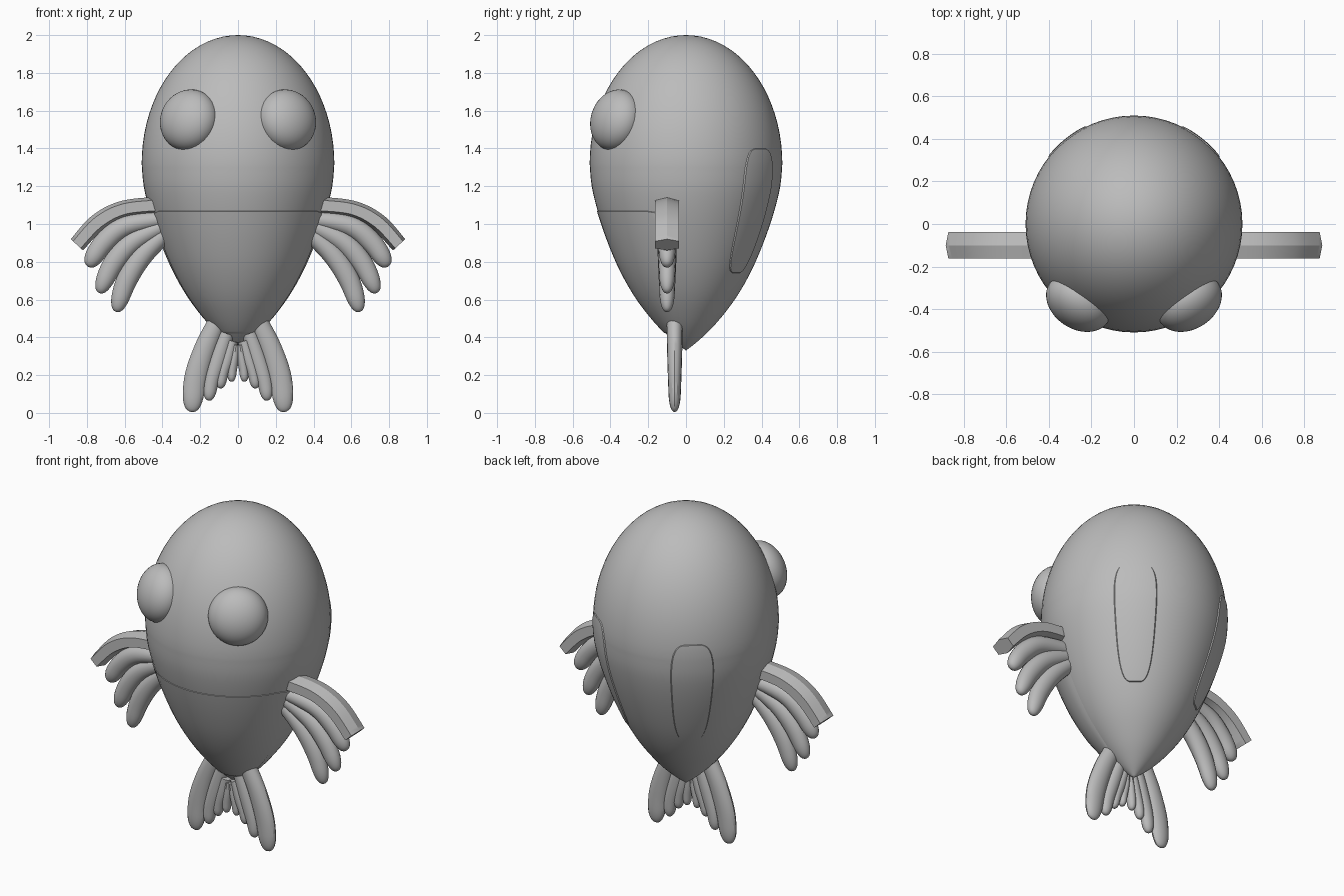
import bpy, bmesh, math
from mathutils import Vector, Euler

if "Cube" in bpy.data.objects:
    bpy.data.objects.remove(bpy.data.objects["Cube"])

grey = bpy.data.materials.new("grey")
grey.diffuse_color = (0.5, 0.5, 0.5, 1)
grey.use_nodes = True
grey.node_tree.nodes["Principled BSDF"].inputs["Base Color"].default_value = grey.diffuse_color


def finish(name, bm, angle=35):
    bmesh.ops.recalc_face_normals(bm, faces=bm.faces)
    me = bpy.data.meshes.new(name)
    bm.to_mesh(me)
    bm.free()
    me.materials.append(grey)
    ob = bpy.data.objects.new(name, me)
    bpy.context.collection.objects.link(ob)
    bpy.ops.object.select_all(action='DESELECT')
    ob.select_set(True)
    bpy.context.view_layer.objects.active = ob
    bpy.ops.object.shade_smooth_by_angle(angle=math.radians(angle))
    return ob


def spline(pts, t):
    """Catmull-Rom through pts, t from 0 to 1."""
    n = len(pts) - 1
    i = min(int(t * n), n - 1)
    u = t * n - i
    p = [Vector(pts[min(max(k, 0), n)]) for k in range(i - 1, i + 3)]
    return 0.5 * (2 * p[1] + (p[2] - p[0]) * u
                  + (2 * p[0] - 5 * p[1] + 4 * p[2] - p[3]) * u ** 2
                  + (3 * p[1] - p[0] - 3 * p[2] + p[3]) * u ** 3)


# Body: pointed below, domed above; (radius, z)
LOWER = [(0, .33), (.075, .39), (.165, .48), (.265, .61), (.345, .75),
         (.41, .90), (.465, 1.06), (.499, 1.2), (.51, 1.32)]
profile = [spline(LOWER, i / 32) for i in range(33)]
profile += [Vector((.51 * math.cos(a), 1.32 + .68 * math.sin(a)))
            for a in (math.pi / 2 * i / 20 for i in range(1, 21))]


def radius(z):
    for a, b in zip(profile, profile[1:]):
        if a.y <= z <= b.y:
            return a.x + (b.x - a.x) * (z - a.y) / (b.y - a.y)
    return 0


bm = bmesh.new()
vs = [bm.verts.new((max(p.x, 0), 0, p.y)) for p in profile]
es = [bm.edges.new(e) for e in zip(vs, vs[1:])]
bmesh.ops.spin(bm, geom=vs + es, axis=(0, 0, 1), cent=(0, 0, 0),
               angle=math.tau, steps=64)
bmesh.ops.remove_doubles(bm, verts=bm.verts, dist=1e-4)
finish("body", bm, 50)


def patch(name, az, half, z0, z1, power, lift):
    """Slightly raised patch with a rounded outline, following the body."""
    bm = bmesh.new()
    rows = []
    for i in range(25):
        t = -math.cos(math.pi * i / 24)
        z = (z0 + z1) / 2 + t * (z1 - z0) / 2
        w = half * max(1 - abs(t) ** power, 0.02) ** (1 / power)
        row = []
        for j in range(25):
            s = -1 + j / 12
            a = az + w * s
            edge = i in (0, 24) or j in (0, 24)
            r = radius(z) + (-.004 if edge else lift)
            row.append(bm.verts.new((r * math.cos(a), r * math.sin(a), z)))
        rows.append(row)
    for a, b in zip(rows, rows[1:]):
        for j in range(24):
            bm.faces.new((a[j], a[j + 1], b[j + 1], b[j]))
    finish(name, bm)


# Chest panel and back spots
patch("chest_panel", -math.pi / 2, 1.45, .42, 1.07, 12, .004)
for side, az in (("right", 51), ("left", 129)):
    patch("back_spot_" + side, math.radians(az), .25, .74, 1.4, 4, .005)

# Eyes: flattened balls facing outwards and slightly up
for side, s in (("right", 1), ("left", -1)):
    bm = bmesh.new()
    bmesh.ops.create_uvsphere(bm, u_segments=40, v_segments=24, radius=1)
    n = Vector((s * .53, -.80, .26))
    rot = n.to_track_quat('Z', 'Y')
    for v in bm.verts:
        v.co = rot @ Vector((v.co.x * .165, v.co.y * .165, v.co.z * .12)) \
            + Vector((s * .26, -.37, 1.55))
    finish("eye_" + side, bm)

HEX = [(0, 1), (1, .62), (1, -.62), (0, -1), (-1, -.62), (-1, .62)]
OVAL = [(math.sin(a), math.cos(a)) for a in (math.tau * i / 16 for i in range(16))]


def ray(name, path, section, y, thick, round_tip, s):
    """Sweep a section along (x, z, half width) points in the xz plane."""
    bm = bmesh.new()
    n = 24
    rings = []
    for i in range(n + 1):
        t = i / n
        if round_tip:
            t = math.sin(t * math.pi / 2)
        p = spline(path, t)
        d = spline(path, min(t + .01, 1)) - spline(path, max(t - .01, 0))
        nx, nz = -d.y, d.x
        ln = math.hypot(nx, nz)
        w, h = p.z, thick
        if round_tip:
            f = max(1 - max((t - .8) / .2, 0) ** 2, .01) ** .5
            w, h = w * f, h * f * (1 - .35 * t ** 2)
        rings.append([bm.verts.new((s * (p.x + nx / ln * w * b), y + h * a,
                                    p.y + nz / ln * w * b)) for a, b in section])
    m = len(section)
    for a, b in zip(rings, rings[1:]):
        for j in range(m):
            bm.faces.new((a[j], a[(j + 1) % m], b[(j + 1) % m], b[j]))
    bm.faces.new(rings[0])
    bm.faces.new(rings[-1])
    finish(name, bm, 30)


BAR = [(.40, 1.10, .045), (.60, 1.08, .045), (.74, 1.01, .047), (.853, .89, .044)]
FIN = [
    [(.37, 1.03, .045), (.59, .99, .055), (.71, .90, .055), (.795, .775, .045)],
    [(.37, 1.00, .045), (.55, .91, .055), (.66, .79, .055), (.735, .635, .042)],
    [(.36, .97, .045), (.50, .84, .055), (.59, .70, .055), (.645, .535, .042)],
]
TAIL = [
    [(.11, .48, .05), (.175, .34, .057), (.225, .18, .06), (.245, .005, .05)],
    [(.06, .42, .04), (.10, .30, .045), (.14, .17, .04), (.155, .065, .03)],
    [(.03, .38, .03), (.055, .29, .035), (.08, .21, .03), (.095, .13, .025)],
    [(.01, .36, .02), (.02, .29, .025), (.03, .23, .025), (.035, .165, .02)],
]
for side, s in (("right", 1), ("left", -1)):
    ray("fin_bar_" + side, BAR, HEX, -.1, .063, False, s)
    for i, p in enumerate(FIN):
        ray(f"fin_ray_{i + 1}_{side}", p, OVAL, -.1, .056 - .002 * i, True, s)
    for i, p in enumerate(TAIL):
        ray(f"tail_ray_{i + 1}_{side}", p, OVAL, -.06, .042 - .003 * i, True, s)
